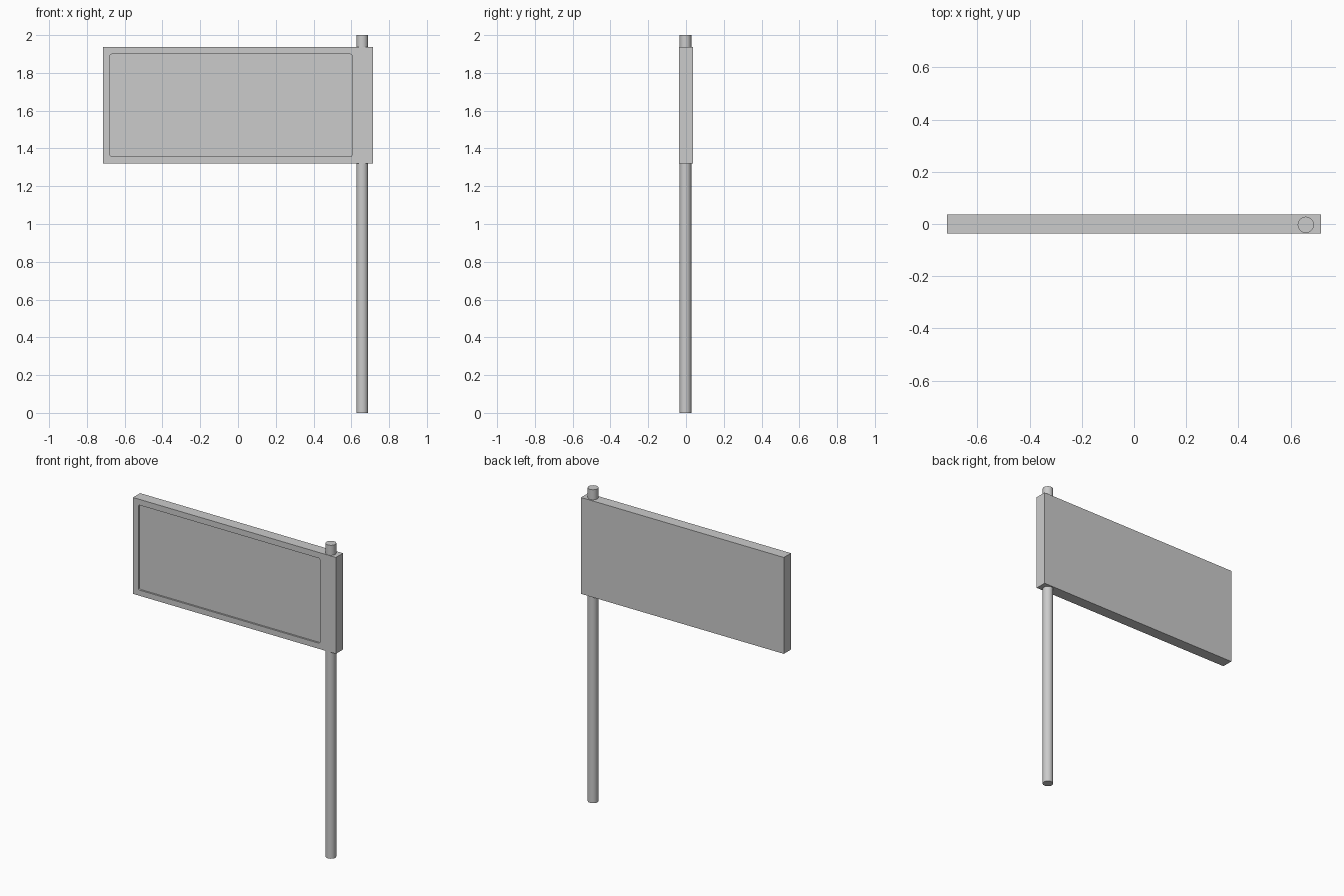
import bpy

if "Cube" in bpy.data.objects:
    bpy.data.objects.remove(bpy.data.objects["Cube"])

def box(name, x, y, z):
    """Box from (min, max) ranges on each axis."""
    ranges = (x, y, z)
    bpy.ops.mesh.primitive_cube_add(size=1, location=[(a + b) / 2 for a, b in ranges])
    ob = bpy.context.object
    ob.name = name
    ob.scale = [b - a for a, b in ranges]
    bpy.ops.object.transform_apply(location=False, rotation=False, scale=True)
    return ob

# Round post running through the board
bpy.ops.mesh.primitive_cylinder_add(vertices=32, radius=0.031, depth=2,
                                    location=(0.658, -0.003, 1))
post = bpy.context.object
post.name = "post"
bpy.ops.object.shade_smooth_by_angle()

# Sign board
board = box("sign_board", (-0.716, 0.716), (-0.036, 0.036), (1.321, 1.936))

# Shallow recessed panel on the front, with slightly rounded corners
cutter = box("panel_cutter", (-0.677, 0.603), (-0.08, -0.025), (1.357, 1.899))
bevel = cutter.modifiers.new("corners", 'BEVEL')
bevel.width = 0.008
bevel.segments = 3
bevel.limit_method = 'WEIGHT'
weights = cutter.data.attributes.new("bevel_weight_edge", 'FLOAT', 'EDGE')
for edge in cutter.data.edges:
    a, b = (cutter.data.vertices[i].co for i in edge.vertices)
    weights.data[edge.index].value = 1.0 if abs(a.y - b.y) > 0.01 else 0.0
cutter.hide_render = True
cutter.display_type = 'WIRE'

recess = board.modifiers.new("recess", 'BOOLEAN')
recess.operation = 'DIFFERENCE'
recess.solver = 'EXACT'
recess.object = cutter
